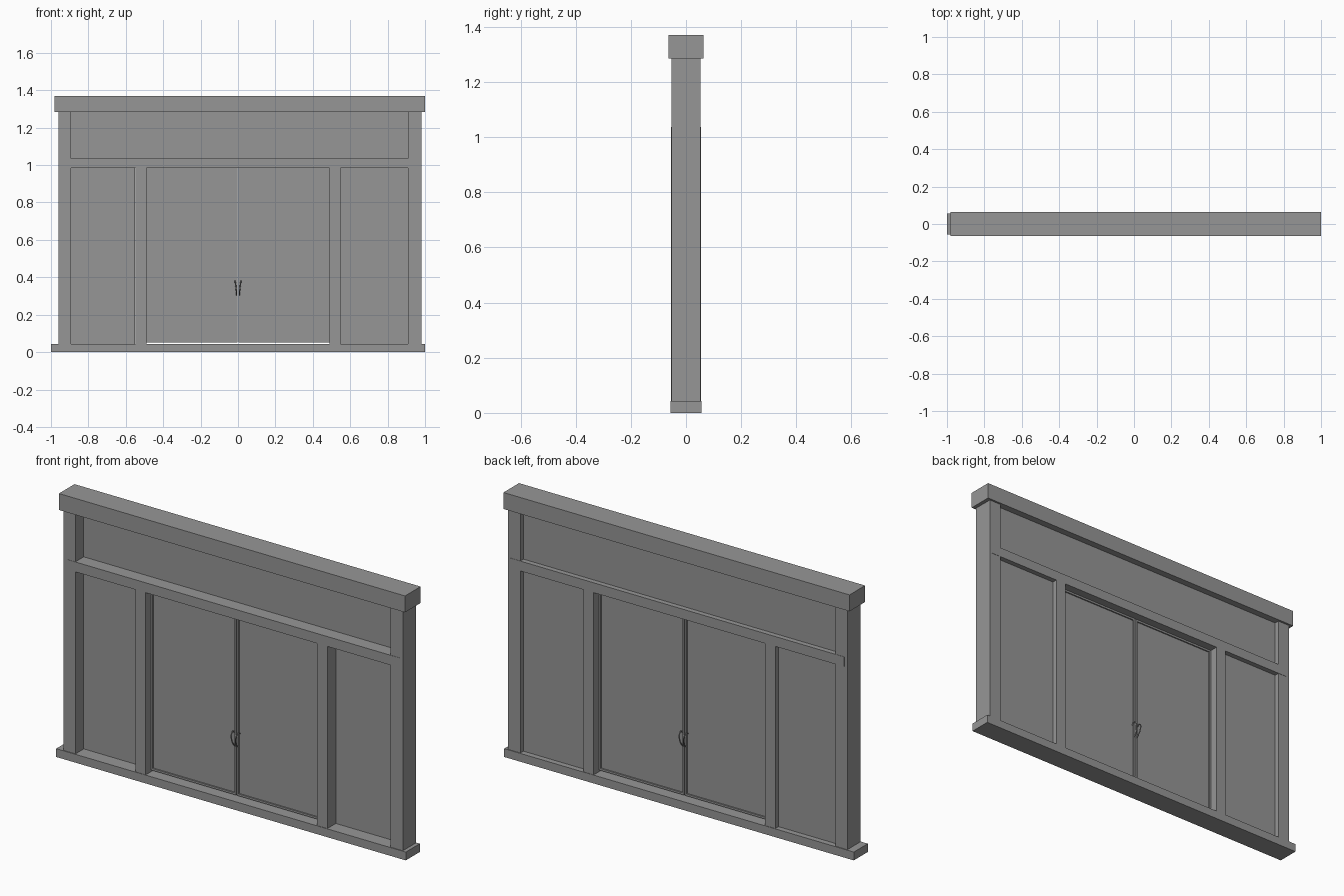
import bpy
from mathutils import Vector

if "Cube" in bpy.data.objects:
    bpy.data.objects.remove(bpy.data.objects["Cube"], do_unlink=True)

GREY = (0.305, 0.305, 0.305, 1)
mat = bpy.data.materials.new("plain grey")
mat.use_nodes = True
mat.diffuse_color = GREY
mat.node_tree.nodes["Principled BSDF"].inputs["Base Color"].default_value = GREY


def box(name, x, y, z):
    """Box from (low, high) ranges along each axis."""
    bpy.ops.mesh.primitive_cube_add(size=1)
    ob = bpy.context.object
    ob.name = name
    for v in ob.data.vertices:
        v.co = Vector([r[0] if c < 0 else r[1] for c, r in zip(v.co, (x, y, z))])
    ob.data.materials.append(mat)
    return ob


def pull(name, points, radius):
    """Round bar along a smooth path."""
    cu = bpy.data.curves.new(name, 'CURVE')
    cu.dimensions = '3D'
    cu.bevel_depth = radius
    cu.bevel_resolution = 2
    cu.resolution_u = 6
    cu.use_fill_caps = True
    sp = cu.splines.new('BEZIER')
    sp.bezier_points.add(len(points) - 1)
    for bp, co in zip(sp.bezier_points, points):
        bp.co = co
        bp.handle_left_type = bp.handle_right_type = 'AUTO'
    cu.materials.append(mat)
    ob = bpy.data.objects.new(name, cu)
    bpy.context.collection.objects.link(ob)


SILL, HEAD_LOW, HEAD_TOP = 0.043, 1.285, 1.37
TRANSOM = (0.985, 1.036)
POST_Y = (-0.053, 0.053)
PANEL_Y = (0.015, 0.028)

# Sill, head beam and transom
box("sill", (-1, 1), (-0.057, 0.057), (0, SILL))
box("head_beam", (-0.98, 1), (-0.0635, 0.0635), (HEAD_LOW, HEAD_TOP))
box("transom", (-0.943, 0.967), (-0.0545, 0.0545), TRANSOM)

# Outer posts
box("right_post", (-0.96, -0.893), POST_Y, (SILL, HEAD_LOW))
box("left_post", (0.91, 0.98), POST_Y, (SILL, HEAD_LOW))

# Wall panels set back between the posts
box("upper_panel", (-0.893, 0.91), PANEL_Y, (TRANSOM[1], HEAD_LOW))
box("right_side_panel", (-0.893, -0.55), PANEL_Y, (SILL, TRANSOM[0]))
box("left_side_panel", (0.547, 0.91), PANEL_Y, (SILL, TRANSOM[0]))

# Double door with mullions, thin frames and pulls on both faces
DOOR_Z = (0.052, 0.984)
FRAME_Y = (-0.012, 0.012)
RIM = 0.01


def span(s, a, b):
    return tuple(sorted((s * a, s * b)))


for s, side in ((1, "left"), (-1, "right")):
    box(side + "_mullion", span(s, 0.49, 0.549), (-0.0545, 0.0545), (SILL, TRANSOM[0]))
    inner, outer = 0.002, 0.49
    box(side + "_door_panel", span(s, inner + RIM, outer - RIM), (-0.005, 0.005),
        (DOOR_Z[0] + RIM, DOOR_Z[1] - RIM))
    box(side + "_door_meeting_stile", span(s, inner, inner + RIM), FRAME_Y, DOOR_Z)
    box(side + "_door_outer_stile", span(s, outer - RIM, outer), FRAME_Y, DOOR_Z)
    for z0, rail in ((DOOR_Z[0], "bottom"), (DOOR_Z[1] - RIM, "top")):
        box(f"{side}_door_{rail}_rail", span(s, inner + RIM, outer - RIM), FRAME_Y,
            (z0, z0 + RIM))
    for f, face in ((-1, "front"), (1, "back")):
        path = [(0.008, 0.01, 0.305), (0.008, 0.025, 0.318), (0.011, 0.036, 0.345),
                (0.014, 0.034, 0.37), (0.017, 0.02, 0.381), (0.015, 0.005, 0.372)]
        pull(f"{side}_{face}_pull", [(s * x, f * y, z) for x, y, z in path], 0.003)
